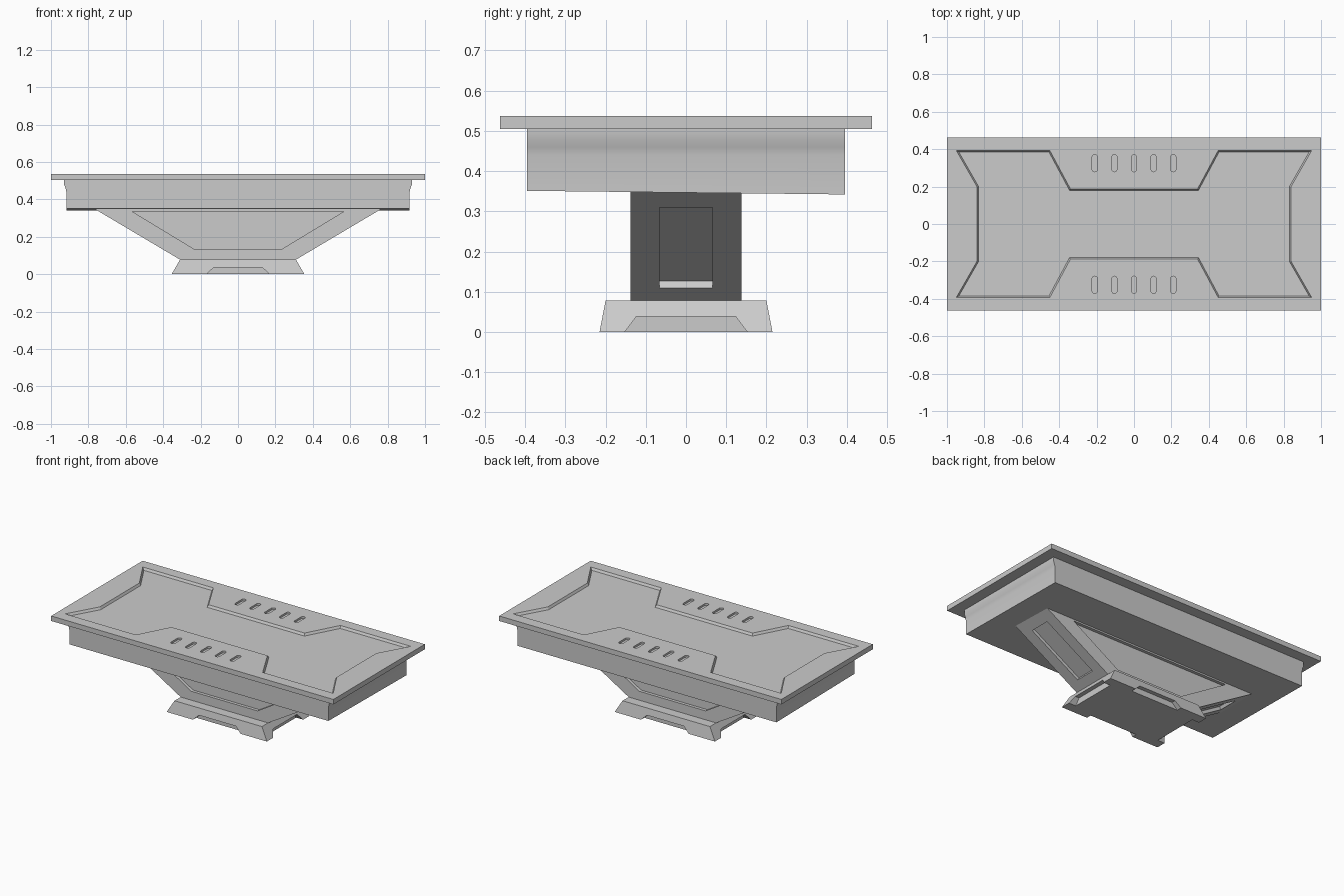
import bpy, bmesh, math
from mathutils import Vector

if "Cube" in bpy.data.objects:
    bpy.data.objects.remove(bpy.data.objects["Cube"])


def loft(name, loops):
    """Closed solid skinned through matching point loops, capped at both ends."""
    bm = bmesh.new()
    rings = [[bm.verts.new(p) for p in loop] for loop in loops]
    n = len(rings[0])
    for a, b in zip(rings, rings[1:]):
        for i in range(n):
            j = (i + 1) % n
            bm.faces.new((a[i], a[j], b[j], b[i]))
    bm.faces.new(rings[0])
    bm.faces.new(rings[-1])
    bmesh.ops.recalc_face_normals(bm, faces=bm.faces)
    mesh = bpy.data.meshes.new(name)
    bm.to_mesh(mesh)
    bm.free()
    ob = bpy.data.objects.new(name, mesh)
    bpy.context.collection.objects.link(ob)
    return ob


def xy(outline, z):
    return [(x, y, z) for x, y in outline]


def xz(outline, y):
    return [(x, y, z) for x, z in outline]


def yz(outline, x):
    return [(x, y, z) for y, z in outline]


def rect(x, y):
    return [(-x, -y), (x, -y), (x, y), (-x, y)]


def trapezoid(a, za, b, zb):
    return [(-a, za), (a, za), (b, zb), (-b, zb)]


def inset(outline, d):
    """Mitred inward offset of a counter-clockwise outline."""
    pts = [Vector(p) for p in outline]
    out = []
    for i, p in enumerate(pts):
        e1 = (p - pts[i - 1]).normalized()
        e2 = (pts[(i + 1) % len(pts)] - p).normalized()
        n1, n2 = Vector((-e1.y, e1.x)), Vector((-e2.y, e2.x))
        out.append(tuple(p + (n1 + n2) * d / (1 + n1.dot(n2))))
    return out


def cut(ob, cutters):
    bpy.context.view_layer.objects.active = ob
    for c in cutters:
        c.hide_render = True
        m = ob.modifiers.new("cut", 'BOOLEAN')
        m.operation, m.solver, m.object = 'DIFFERENCE', 'EXACT', c
        bpy.ops.object.modifier_apply(modifier=m.name)
        bpy.data.objects.remove(c)


# Table top slab
TOP = 0.537
top = loft("table_top", [xy(rect(1, 0.463), 0.505), xy(rect(1, 0.463), TOP)])

# Recessed bow-tie field with sloped walls
quarter = [(0.84, 0.2), (0.95, 0.393), (0.45, 0.393), (0.34, 0.188)]
half = quarter + [(-x, y) for x, y in reversed(quarter)]
field = half + [(-x, -y) for x, y in half]
cutters = [loft("field_cutter", [xy(inset(field, 0.008), TOP - 0.015),
                                 xy(field, TOP), xy(field, TOP + 0.05)])]

# Rows of rounded slots in the front and back tabs
arc = [math.pi * i / 8 for i in range(9)]
for side in (-1, 1):
    for k in range(-2, 3):
        slot = [(0.105 * k + 0.014 * math.cos(a + r),
                 0.325 * side + off + 0.014 * math.sin(a + r))
                for r, off in ((0, 0.032), (math.pi, -0.032)) for a in arc]
        cutters.append(loft("slot_cutter", [xy(slot, TOP - 0.012), xy(slot, TOP + 0.05)]))
cut(top, cutters)


# Apron under the top, with flared ends and a slightly tilted underside
def apron_profile(bottom):
    right = [(0.917, bottom), (0.918, 0.44), (0.922, 0.46), (0.93, 0.48), (0.93, 0.506)]
    return right + [(-x, z) for x, z in reversed(right)]


apron = loft("apron", [xz(apron_profile(0.351), -0.395), xz(apron_profile(0.342), 0.395)])
bpy.ops.object.select_all(action='DESELECT')
apron.select_set(True)
bpy.context.view_layer.objects.active = apron
bpy.ops.object.shade_smooth_by_angle(angle=math.radians(30))


# Flared pedestal with recessed panels on all four sides
def slope_x(z):
    return 0.31 + (z - 0.078) / 0.267 * 0.45


prof = trapezoid(0.31, 0.078, slope_x(0.349), 0.349)
pedestal = loft("pedestal", [xz(prof, -0.138), xz(prof, 0.138)])
panel = trapezoid(0.235, 0.135, 0.565, 0.335)
normal = Vector((0.267, 0, -0.45)).normalized()
cutters = []
for s in (-1, 1):
    cutters.append(loft("panel_cutter", [xz(panel, s * 0.118), xz(panel, s * 0.2)]))
    window = [Vector((slope_x(z), y, z)) for y, z in
              ((-0.066, 0.11), (0.066, 0.11), (0.066, 0.31), (-0.066, 0.31))]
    loops = [[p + normal * d for p in window] for d in (-0.02, 0.02)]
    cutters.append(loft("window_cutter", [[(s * p.x, p.y, p.z) for p in l] for l in loops]))
cut(pedestal, cutters)

# Tapered foot with a notch in each side
foot = loft("foot", [xy(rect(0.355, 0.215), 0), xy(rect(0.31, 0.2), 0.078)])
front_notch = trapezoid(0.18, -0.01, 0.13, 0.036)
side_notch = trapezoid(0.16, -0.01, 0.123, 0.039)
cutters = []
for s in (-1, 1):
    cutters.append(loft("notch_cutter", [xz(front_notch, s * 0.182), xz(front_notch, s * 0.3)]))
    cutters.append(loft("notch_cutter", [yz(side_notch, s * 0.305), yz(side_notch, s * 0.45)]))
cut(foot, cutters)
